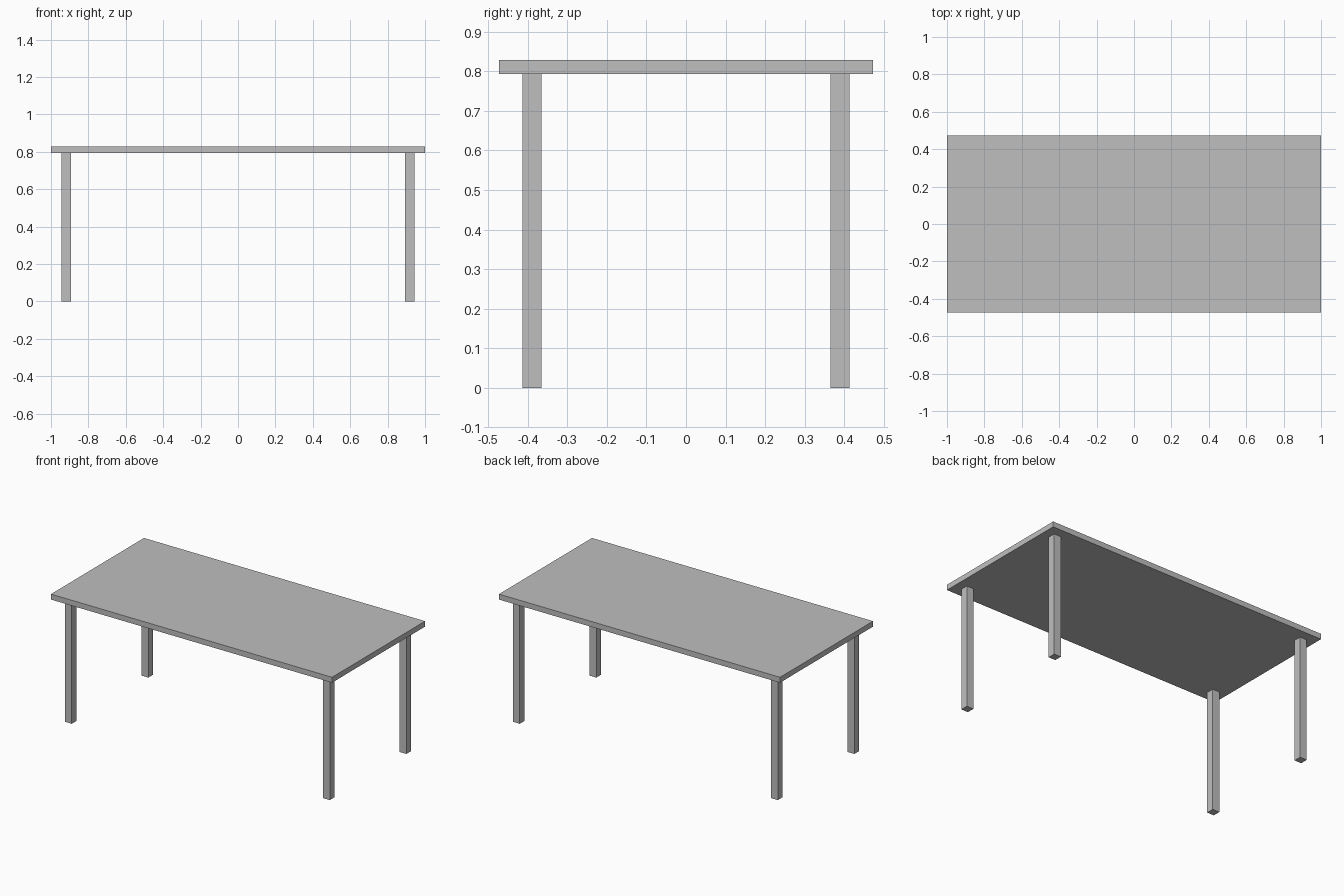
import bpy

# Remove the default cube
default = bpy.data.objects.get("Cube")
if default:
    bpy.data.objects.remove(default, do_unlink=True)

# Overall dimensions
LENGTH, DEPTH, HEIGHT = 2.0, 0.945, 0.828
TOP_THICKNESS = 0.035
LEG_WIDTH = 0.049
LEG_X, LEG_Y = 0.918, 0.389
LEG_HEIGHT = HEIGHT - TOP_THICKNESS

# Single plain grey finish
grey = bpy.data.materials.new("plain_grey")
grey.use_nodes = True
colour = (0.52, 0.52, 0.52, 1.0)
grey.diffuse_color = colour
grey.node_tree.nodes["Principled BSDF"].inputs["Base Color"].default_value = colour


def add_box(name, size, centre):
    """Add a flat-shaded box with its size baked into the mesh."""
    bpy.ops.mesh.primitive_cube_add(size=1, location=centre)
    box = bpy.context.object
    box.name = box.data.name = name
    box.scale = size
    bpy.ops.object.transform_apply(location=False, rotation=False, scale=True)
    box.data.materials.append(grey)
    return box


# Table top
add_box("table_top", (LENGTH, DEPTH, TOP_THICKNESS),
        (0, 0, HEIGHT - TOP_THICKNESS / 2))

# Four square legs, inset from the corners
for depth_name, y_side in (("front", -1), ("back", 1)):
    for side_name, x_side in (("right", -1), ("left", 1)):
        add_box(f"{depth_name}_{side_name}_leg",
                (LEG_WIDTH, LEG_WIDTH, LEG_HEIGHT),
                (x_side * LEG_X, y_side * LEG_Y, LEG_HEIGHT / 2))
